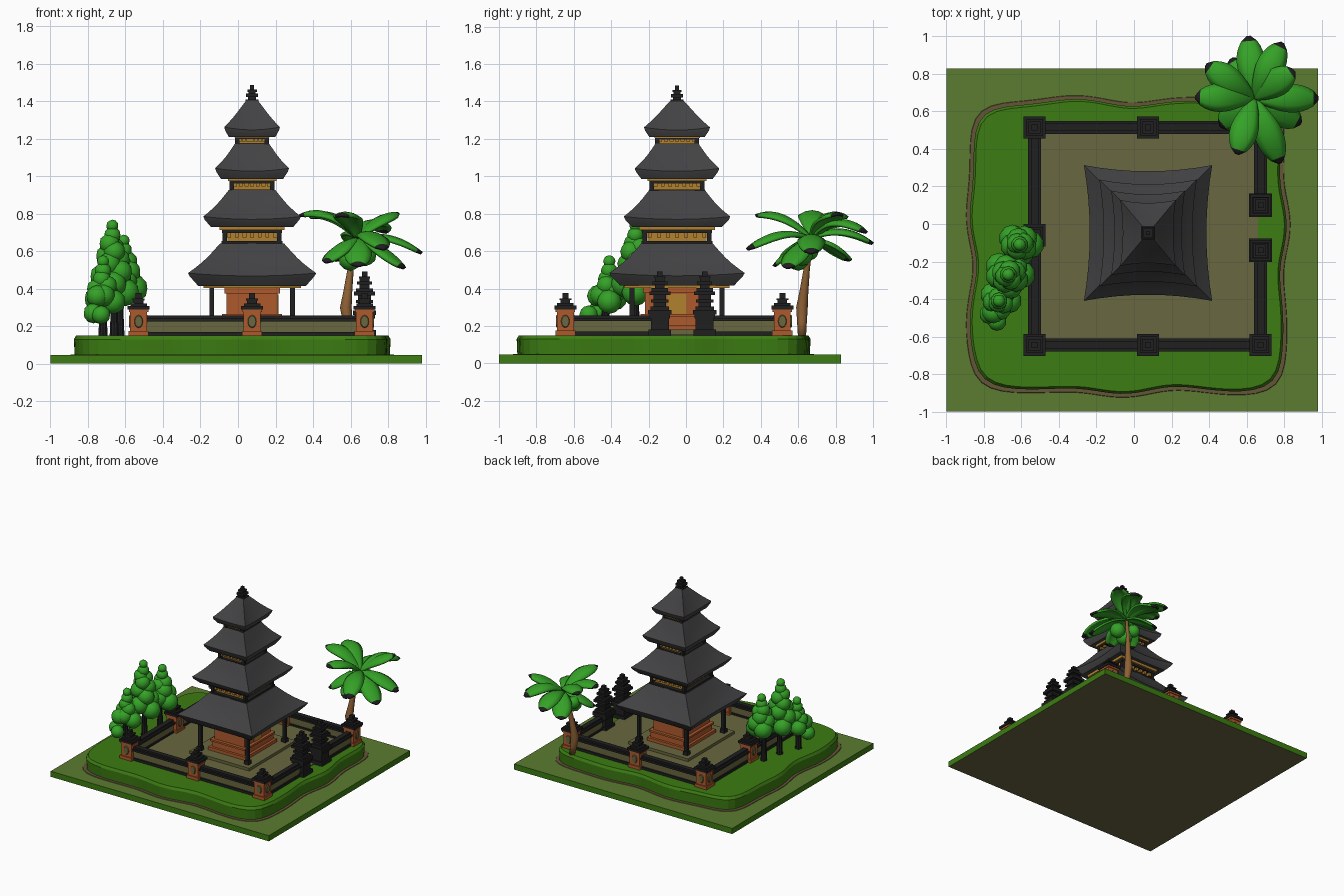
import bpy, bmesh, math, random
from mathutils import Vector, Matrix

if "Cube" in bpy.data.objects:
    bpy.data.objects.remove(bpy.data.objects["Cube"])

random.seed(4)
COL = {
    "terrace_green": (0.045, 0.20, 0.006), "meadow_green": (0.105, 0.20, 0.03),
    "leaf_green": (0.035, 0.36, 0.02), "olive_stone": (0.14, 0.135, 0.05),
    "black_stone": (0.014, 0.014, 0.015), "roof_grey": (0.055, 0.055, 0.058),
    "orange_brick": (0.42, 0.10, 0.025), "gold": (0.45, 0.22, 0.03),
    "earth_brown": (0.13, 0.09, 0.04), "palm_trunk": (0.27, 0.12, 0.035)}
MAT = {}
for n, c in COL.items():
    MAT[n] = bpy.data.materials.new(n)
    MAT[n].diffuse_color = (*c, 1)


def finish(name, bm, mats, smooth=False):
    bmesh.ops.recalc_face_normals(bm, faces=bm.faces)
    for f in bm.faces:
        f.smooth = smooth
    me = bpy.data.meshes.new(name)
    bm.to_mesh(me)
    bm.free()
    for m in mats:
        me.materials.append(MAT[m])
    ob = bpy.data.objects.new(name, me)
    bpy.context.collection.objects.link(ob)
    return ob


def boxes(name, items):
    """items: (material, cx, cy, half x, half y, z0, z1)"""
    bm = bmesh.new()
    mats = sorted({i[0] for i in items})
    for m, x, y, hx, hy, z0, z1 in items:
        M = Matrix.Translation((x, y, (z0 + z1) / 2)) @ Matrix.Diagonal((2 * hx, 2 * hy, z1 - z0, 1))
        vs = bmesh.ops.create_cube(bm, size=1, matrix=M)["verts"]
        for f in {f for v in vs for f in v.link_faces}:
            f.material_index = mats.index(m)
    return finish(name, bm, mats)


def loft(bm, rings, caps=True):
    rows = [[bm.verts.new(p) for p in r] for r in rings]
    n = len(rows[0])
    for a, b in zip(rows, rows[1:]):
        for i in range(n):
            bm.faces.new((a[i], a[(i + 1) % n], b[(i + 1) % n], b[i]))
    if caps:
        bm.faces.new(rows[0])
        bm.faces.new(rows[-1])


# Ground slab: olive below, green sides, meadow top
slab = boxes("ground_slab", [("terrace_green", -0.01, -0.085, 0.99, 0.915, 0, 0.046)])
slab.data.materials.append(MAT["meadow_green"])
slab.data.materials.append(MAT["olive_stone"])
for p in slab.data.polygons:
    p.material_index = 1 if p.normal.z > 0.5 else 2 if p.normal.z < -0.5 else 0


# Wavy terrace with an earth rim
def outline(grow, z):
    pts = []
    for i in range(120):
        a = 2 * math.pi * i / 120
        c, s = math.cos(a), math.sin(a)
        r = (abs(c) ** 9 + abs(s) ** 9) ** (-1 / 9)
        w = 0.012 * math.sin(7 * a + 0.6) + 0.008 * math.sin(11 * a)
        pts.append((-0.033 + c * r * (0.815 + grow + w), -0.12 + s * r * (0.755 + grow + w), z))
    return pts


bm = bmesh.new()
loft(bm, [outline(0.035, 0.04), outline(0.03, 0.05)])
finish("earth_rim", bm, ["earth_brown"])
bm = bmesh.new()
loft(bm, [outline(0.008, 0.04), outline(0.012, 0.13), outline(0, 0.15)])
finish("grass_terrace", bm, ["terrace_green"])
boxes("courtyard_floor", [("olive_stone", 0.072, -0.065, 0.59, 0.57, 0.14, 0.157)])

# Enclosure walls with stepped coping
X0, X1, Y0, Y1, CX, CY = -0.53, 0.675, -0.645, 0.515, 0.075, -0.048
GATES = (-0.14, 0.10)


def wall(name, xa, ya, xb, yb):
    x, y, dx, dy = (xa + xb) / 2, (ya + yb) / 2, abs(xb - xa) / 2, abs(yb - ya) / 2
    rows = [("black_stone", 0.03, 0.15, 0.17), ("olive_stone", 0.02, 0.17, 0.226),
            ("black_stone", 0.035, 0.226, 0.242), ("black_stone", 0.02, 0.242, 0.256)]
    boxes(name, [(m, x, y, dx or t, dy or t, a, b) for m, t, a, b in rows])


wall("front_wall", X0, Y0, X1, Y0)
wall("back_wall", X0, Y1, X1, Y1)
wall("left_wall", X0, Y0, X0, Y1)
wall("right_wall_front", X1, Y0, X1, GATES[0])
wall("right_wall_back", X1, GATES[1], X1, Y1)


# Brick posts with oval medallions and black caps
def post(name, x, y):
    rows = [("orange_brick", 0.054, 0.15, 0.175), ("orange_brick", 0.045, 0.175, 0.275),
            ("orange_brick", 0.052, 0.275, 0.289), ("black_stone", 0.059, 0.289, 0.308),
            ("black_stone", 0.044, 0.308, 0.322), ("black_stone", 0.026, 0.322, 0.338),
            ("black_stone", 0.032, 0.338, 0.348), ("black_stone", 0.016, 0.348, 0.376)]
    boxes(name, [(m, x, y, h, h, a, b) for m, h, a, b in rows])
    bm = bmesh.new()
    for k in range(4):
        M = (Matrix.Translation((x, y, 0.225)) @ Matrix.Rotation(k * math.pi / 2, 4, 'Z')
             @ Matrix.Translation((0, -0.047, 0)) @ Matrix.Diagonal((1, 1, 1.5, 1))
             @ Matrix.Rotation(math.pi / 2, 4, 'X'))
        bmesh.ops.create_cone(bm, cap_ends=True, segments=12, radius1=0.024, radius2=0.02,
                              depth=0.008, matrix=M)
    finish(name + "_medallions", bm, ["olive_stone"])


for i, (x, y) in enumerate([(X0, Y0), (X1, Y0), (X0, Y1), (X1, Y1), (CX, Y0), (CX, Y1), (X0, -0.06)]):
    post(f"wall_post_{i}", x, y)

# Gate towers
TOWER = [(0.06, 0.15, 0.18), (0.048, 0.18, 0.24), (0.055, 0.24, 0.26), (0.062, 0.26, 0.285),
         (0.05, 0.285, 0.305), (0.034, 0.305, 0.325), (0.046, 0.325, 0.34), (0.034, 0.34, 0.365),
         (0.056, 0.365, 0.385), (0.045, 0.385, 0.402), (0.026, 0.402, 0.422), (0.04, 0.422, 0.438),
         (0.026, 0.438, 0.455), (0.03, 0.455, 0.465), (0.015, 0.465, 0.492)]
for i, y in enumerate(GATES):
    boxes(f"gate_tower_{i}", [("black_stone", X1, y, h, h, a, b) for h, a, b in TOWER])

# Shrine: plinth, brick chamber, columns, beam
boxes("shrine_plinth", [("olive_stone", CX, CY, 0.27, 0.30, 0.15, 0.18)])
boxes("shrine_chamber", [("orange_brick", CX, CY, hx, hx + 0.035, a, b) for hx, a, b in
      [(0.17, 0.18, 0.205), (0.15, 0.205, 0.25), (0.16, 0.25, 0.265), (0.135, 0.265, 0.375),
       (0.148, 0.375, 0.41)]] + [("gold", CX + 0.137, CY, 0.004, 0.05, 0.265, 0.37)])
boxes("eave_beam", [("gold", CX, CY, 0.26, 0.28, 0.404, 0.425)])
cols = []
for sx in (-1, 1):
    for sy in (-1, 1):
        x, y = CX + sx * 0.215, CY + sy * 0.24
        cols += [("black_stone", x, y, 0.02, 0.02, 0.18, 0.21),
                 ("black_stone", x, y, 0.013, 0.013, 0.21, 0.41)]
boxes("shrine_columns", cols)


# Thatched roof tiers with curved eaves and raised corners
def ring(hx, hy, z, pull, lift, n=8):
    pts = []
    for k in range(4):
        for i in range(n):
            t = -1 + 2 * i / n
            q = 1 - t * t
            d = 1 - pull * q
            p = [(t * hx, -hy * d), (hx * d, t * hy), (-t * hx, hy * d), (-hx * d, -t * hy)][k]
            pts.append((CX + p[0], CY + p[1], z - lift * q))
    return pts


def roof(name, ex, ey, zb, ze, zt, tx, ty):
    rings = [ring(ex * 0.6, ey * 0.6, zb + 0.01, 0, 0), ring(ex * 0.84, ey * 0.84, zb, 0.02, 0),
             ring(ex * 0.97, ey * 0.97, ze - 0.018, 0.09, 0.015)]
    for i in range(7):
        s = i / 6
        k = 1 - s
        bulge = 1 - 0.05 * math.sin(math.pi * s)
        rings.append(ring((tx + (ex - tx) * k) * bulge, (ty + (ey - ty) * k) * bulge,
                          ze + (zt - ze) * s, 0.09 * k, 0.015 * k))
    bm = bmesh.new()
    loft(bm, rings)
    ob = finish(name, bm, ["roof_grey"], True)
    ob.data.set_sharp_from_angle(angle=math.radians(30))


roof("roof_tier_1", 0.342, 0.362, 0.415, 0.483, 0.642, 0.17, 0.19)
roof("roof_tier_2", 0.26, 0.285, 0.728, 0.785, 0.925, 0.125, 0.15)
roof("roof_tier_3", 0.197, 0.226, 0.985, 1.042, 1.175, 0.09, 0.115)
roof("roof_tier_4", 0.148, 0.176, 1.21, 1.262, 1.405, 0.03, 0.035)


# Necks between tiers: gold frieze, black ledge, dentils, corner posts
def neck(name, z0, z1, h):
    d, e = z1 - z0, 0.028
    it = [("black_stone", CX, CY, h * 1.12, h * 1.12 + e, z0 - 0.005, z0 + d * 0.14),
          ("gold", CX, CY, h * 0.9, h * 0.9 + e, z0, z1),
          ("black_stone", CX, CY, h * 1.1, h * 1.1 + e, z0 + d * 0.6, z0 + d * 0.78),
          ("gold", CX, CY, h * 1.2, h * 1.2 + e, z0 + d * 0.78, z1 + 0.01)]
    for sx in (-1, 1):
        for sy in (-1, 1):
            it.append(("black_stone", CX + sx * h, CY + sy * (h + e), 0.012, 0.012, z0, z1))
    for i in range(-3, 4):
        for s in (-1, 1):
            it.append(("gold", CX + i * h * 0.28, CY + s * (h + e) * 0.97, 0.01, 0.01, z0 + d * 0.35, z0 + d * 0.6))
            it.append(("gold", CX + s * h * 0.97, CY + i * (h + e) * 0.28, 0.01, 0.01, z0 + d * 0.35, z0 + d * 0.6))
    boxes(name, it)


neck("neck_1", 0.64, 0.735, 0.145)
neck("neck_2", 0.92, 0.99, 0.108)
neck("neck_3", 1.17, 1.215, 0.078)
boxes("finial", [("black_stone", CX, CY, h, h, a, b) for h, a, b in
      [(0.034, 1.395, 1.41), (0.022, 1.41, 1.422), (0.032, 1.422, 1.44), (0.018, 1.44, 1.45),
       (0.025, 1.45, 1.462), (0.011, 1.462, 1.486)]])


# Bushy trees: (x, y, z, radius) foliage balls on dark trunks
def tree(name, x, y, balls):
    bm = bmesh.new()
    for bx, by, bz, r in balls:
        bmesh.ops.create_icosphere(bm, subdivisions=2, radius=r, matrix=Matrix.Translation((bx, by, bz)))
    finish(name + "_foliage", bm, ["leaf_green"], True)
    bm = bmesh.new()
    bmesh.ops.create_cone(bm, cap_ends=True, segments=10, radius1=0.026, radius2=0.016, depth=0.22,
                          matrix=Matrix.Translation((x, y, 0.255)))
    finish(name + "_trunk", bm, ["black_stone"])


def cone_balls(x, y, zb, zt, spread, r, n):
    out = [(x, y, zt - 0.035, 0.033), (x, y, zt - 0.085, 0.045)]
    for i in range(n):
        t = i / (n - 1)
        a = i * 2.4
        d = spread * (1 - 0.75 * t)
        out.append((x + d * math.cos(a), y + d * math.sin(a), zb + (zt - 0.13 - zb) * t, r * (1 - 0.25 * t)))
    return out


tree("tall_tree", -0.66, -0.27, cone_balls(-0.67, -0.27, 0.38, 0.77, 0.07, 0.074, 13))
tree("rear_tree", -0.63, -0.11, cone_balls(-0.61, -0.11, 0.40, 0.69, 0.055, 0.075, 10))
tree("low_tree", -0.72, -0.43, cone_balls(-0.72, -0.41, 0.33, 0.58, 0.055, 0.066, 8)
     + [(-0.77, -0.48, 0.27, 0.055), (-0.73, -0.52, 0.26, 0.05), (-0.75, -0.47, 0.36, 0.06)])

# Palm trunk: bent tapering tube
path = [(0.60, 0.62, 0.15, 0.022), (0.585, 0.62, 0.22, 0.026), (0.575, 0.62, 0.30, 0.031),
        (0.585, 0.63, 0.38, 0.024), (0.60, 0.645, 0.50, 0.017), (0.635, 0.67, 0.68, 0.012)]
bm = bmesh.new()
loft(bm, [[(x + r * math.cos(a * math.pi / 6), y + r * math.sin(a * math.pi / 6), z) for a in range(12)]
          for x, y, z, r in path])
finish("palm_trunk", bm, ["palm_trunk"], True)


# Palm leaves: (angle, length, tip height, arch), dark at the tip
def leaf(name, ang, L, tip, arch):
    bm = bmesh.new()
    u = Vector((math.cos(ang), math.sin(ang), 0))
    v = Vector((-u.y, u.x, 0))
    rows, N = [], 12
    for i in range(N + 1):
        t = i / N
        c = Vector((0.64, 0.67, 0.665 + (tip - 0.665) * t + arch * 4 * t * (1 - t))) + u * L * t
        w = 0.006 + 0.066 * max(0, math.sin(math.pi * t ** 1.35)) ** 0.65
        rows.append([bm.verts.new(c + v * w * k - Vector((0, 0, 0.35 * w * k * k))) for k in (-1, -0.5, 0, 0.5, 1)])
    for i in range(N):
        for j in range(4):
            f = bm.faces.new((rows[i][j], rows[i + 1][j], rows[i + 1][j + 1], rows[i][j + 1]))
            f.material_index = 1 if i >= N - 1 else 0
    ob = finish(name, bm, ["leaf_green", "black_stone"], True)
    m = ob.modifiers.new("thickness", 'SOLIDIFY')
    m.thickness, m.offset = 0.016, 0


LEAVES = [(95, 0.33, 0.64, 0.06), (63, 0.33, 0.70, 0.08), (0, 0.34, 0.59, 0.05), (-68, 0.37, 0.61, 0.06),
          (-107, 0.31, 0.79, 0.06), (179, 0.31, 0.79, 0.07), (145, 0.31, 0.78, 0.07), (35, 0.26, 0.80, 0.04),
          (-28, 0.28, 0.51, 0.03), (-140, 0.23, 0.54, 0.03), (120, 0.24, 0.55, 0.03), (-90, 0.2, 0.52, 0.03)]
for i, (a, L, tip, arch) in enumerate(LEAVES):
    leaf(f"palm_leaf_{i}", math.radians(a), L, tip, arch)

# Rounded growth under the palm crown
bm = bmesh.new()
for x, y, z, r in [(0.60, 0.60, 0.56, 0.065), (0.68, 0.62, 0.58, 0.06), (0.56, 0.66, 0.60, 0.05)]:
    bmesh.ops.create_icosphere(bm, subdivisions=2, radius=r, matrix=Matrix.Translation((x, y, z)))
finish("palm_crown_growth", bm, ["leaf_green"], True)

for m in bpy.data.materials:
    if m.users and not m.is_grease_pencil:
        m.use_nodes = True
        m.node_tree.nodes["Principled BSDF"].inputs["Base Color"].default_value = m.diffuse_color
